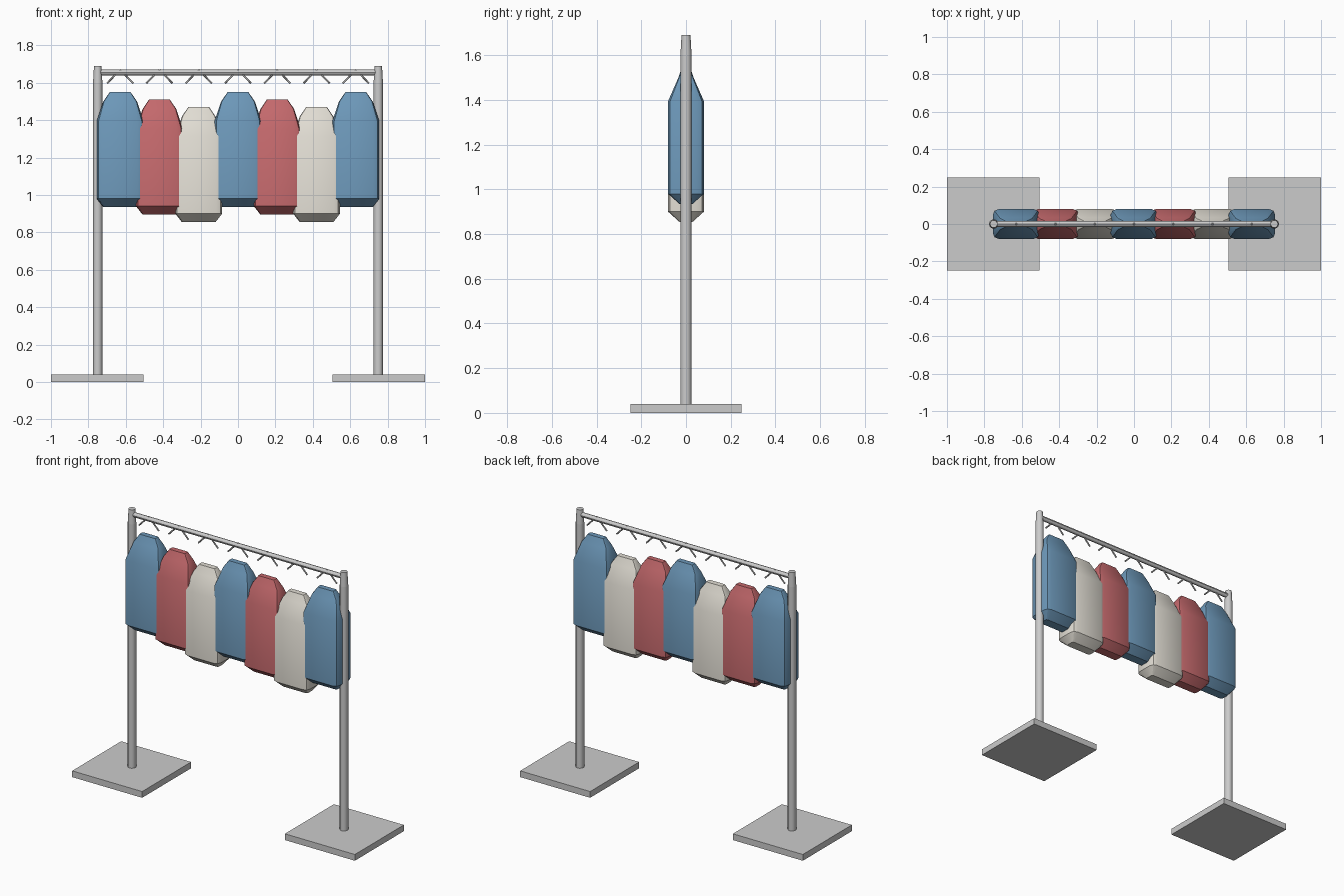
import bpy, bmesh, math
from mathutils import Vector

if "Cube" in bpy.data.objects:
    bpy.data.objects.remove(bpy.data.objects["Cube"])


def finish(ob, name, mat=None, smooth=None):
    ob.name = name
    if mat:
        ob.data.materials.append(mat)
    if smooth:
        bpy.context.view_layer.objects.active = ob
        ob.select_set(True)
        bpy.ops.object.shade_smooth_by_angle(angle=math.radians(smooth))
    return ob


def rod(name, a, b, r1, r2, sides):
    """Straight or tapered rod between two points."""
    a, b = Vector(a), Vector(b)
    d = b - a
    bpy.ops.mesh.primitive_cone_add(vertices=sides, radius1=r1, radius2=r2,
                                    depth=d.length, location=(a + b) / 2)
    ob = bpy.context.object
    ob.rotation_euler = d.to_track_quat('Z', 'Y').to_euler()
    return finish(ob, name, smooth=40)


def loft(name, rings, mat):
    """Skin stacked outlines into a closed body."""
    bm = bmesh.new()
    loops = [[bm.verts.new(p) for p in ring] for ring in rings]
    n = len(loops[0])
    for lo, hi in zip(loops, loops[1:]):
        for i in range(n):
            j = (i + 1) % n
            bm.faces.new((lo[i], lo[j], hi[j], hi[i]))
    bm.faces.new(loops[0][::-1])
    bm.faces.new(loops[-1])
    me = bpy.data.meshes.new(name)
    bm.to_mesh(me)
    bm.free()
    ob = bpy.data.objects.new(name, me)
    bpy.context.collection.objects.link(ob)
    return finish(ob, name, mat, 30)


def rounded_rect(hx, hy, z):
    """Rectangle outline with rounded corners."""
    r = min(0.035, hx * 0.4, hy * 0.4)
    pts = []
    for k, (sx, sy) in enumerate(((1, 1), (-1, 1), (-1, -1), (1, -1))):
        for s in range(3):
            a = math.radians(90 * k + 45 * s)
            pts.append((sx * (hx - r) + r * math.cos(a),
                        sy * (hy - r) + r * math.sin(a), z))
    return pts


def material(name, rgb):
    m = bpy.data.materials.new(name)
    m.diffuse_color = (*rgb, 1)
    m.use_nodes = True
    m.node_tree.nodes["Principled BSDF"].inputs["Base Color"].default_value = m.diffuse_color
    return m


cloth = [material("blue_cloth", (0.15, 0.31, 0.48)),
         material("red_cloth", (0.55, 0.14, 0.15)),
         material("cream_cloth", (0.75, 0.72, 0.65))]

# Base plates and posts with tapered tips
for side, sx in (("left", -1), ("right", 1)):
    bpy.ops.mesh.primitive_cube_add(size=1, location=(sx * 0.7525, 0, 0.02))
    plate = bpy.context.object
    plate.scale = (0.495, 0.495, 0.04)
    finish(plate, side + "_base")
    rod(side + "_post", (sx * 0.75, 0, 0.03), (sx * 0.75, 0, 1.6), 0.025, 0.025, 12)
    rod(side + "_post_tip", (sx * 0.75, 0, 1.6), (sx * 0.75, 0, 1.69), 0.025, 0.02, 12)

# Hanging rail
rod("rail", (-0.75, 0, 1.655), (0.75, 0, 1.655), 0.015, 0.015, 12)

# Garment profile: half width, half depth, height above hem
profile = [(0.09, 0.03, 0), (0.125, 0.08, 0.045), (0.125, 0.08, 0.46),
           (0.09, 0.034, 0.565), (0.056, 0.017, 0.615)]

# Garments and their hangers
for i in range(7):
    x = (i - 3) * 0.21
    hem = 0.935 - 0.04 * (i % 3)
    g = loft(f"garment_{i + 1}",
             [rounded_rect(hx, hy, hem + z) for hx, hy, z in profile],
             cloth[i % 3])
    g.location.x = x
    for side, sx in (("left", -1), ("right", 1)):
        rod(f"hanger_{i + 1}_{side}", (x, 0, 1.67), (x + sx * 0.07, 0, 1.597),
            0.005, 0.005, 6)
